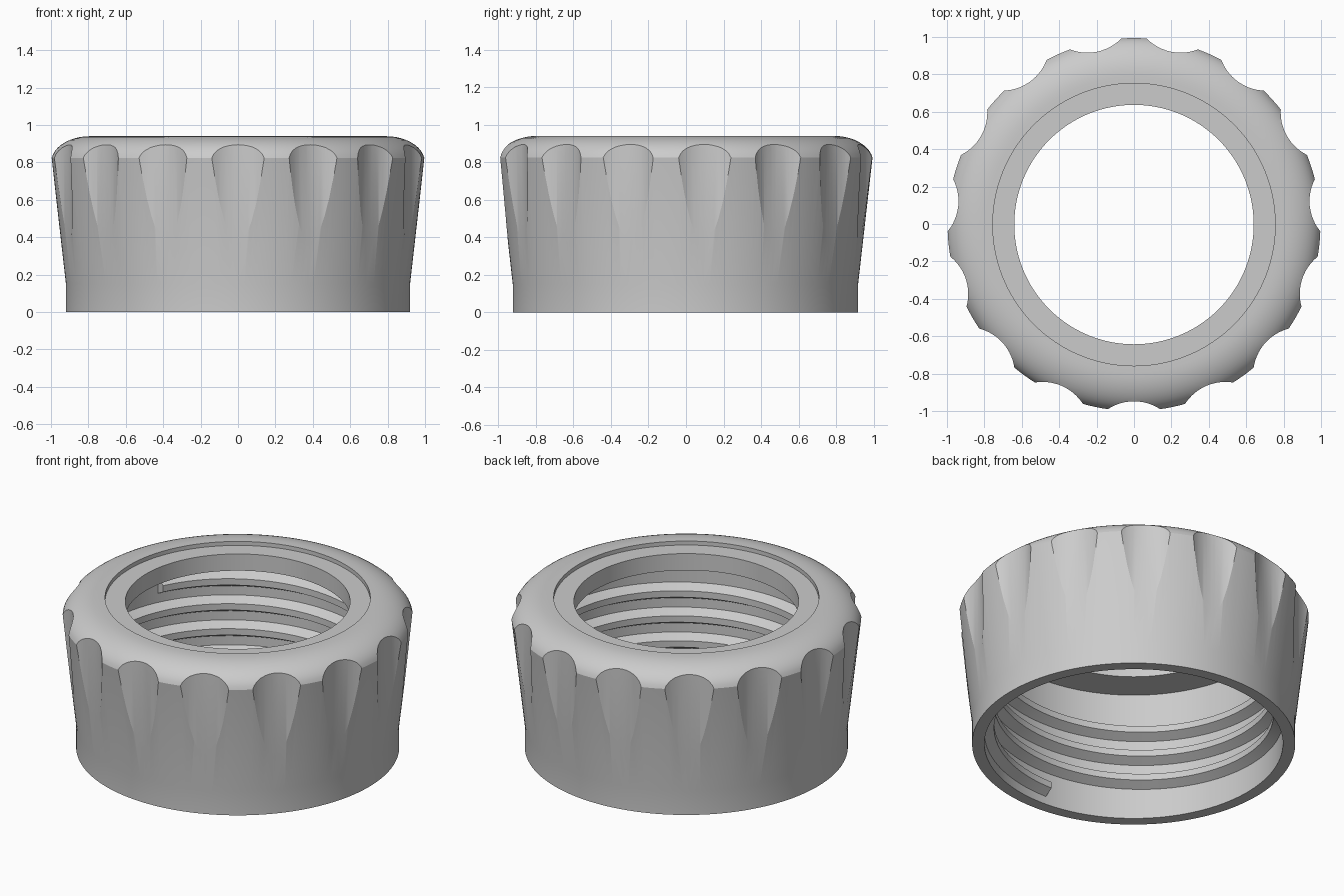
import bpy
import bmesh
from math import sin, cos, pi, radians, tau

if "Cube" in bpy.data.objects:
    bpy.data.objects.remove(bpy.data.objects["Cube"])

SEGMENTS = 180
GRIPS = 15
Y_SHIFT = -0.003

grey = bpy.data.materials.new("plain grey")
grey.use_nodes = True
colour = (0.6, 0.6, 0.6, 1)
grey.diffuse_color = colour
grey.node_tree.nodes["Principled BSDF"].inputs["Base Color"].default_value = colour


def make_object(name, bm):
    bmesh.ops.recalc_face_normals(bm, faces=bm.faces)
    mesh = bpy.data.meshes.new(name)
    bm.to_mesh(mesh)
    bm.free()
    mesh.materials.append(grey)
    obj = bpy.data.objects.new(name, mesh)
    bpy.context.collection.objects.link(obj)
    obj.location.y = Y_SHIFT
    return obj


def smooth(obj, angle):
    bpy.ops.object.select_all(action="DESELECT")
    obj.select_set(True)
    bpy.context.view_layer.objects.active = obj
    bpy.ops.object.shade_smooth_by_angle(angle=radians(angle))


def skin(bm, rings, closed):
    """Join a row of equal rings of vertices with quads."""
    pairs = list(zip(rings, rings[1:]))
    if closed:
        pairs.append((rings[-1], rings[0]))
    for a, b in pairs:
        for i in range(len(a)):
            j = (i + 1) % len(a)
            bm.faces.new((a[i], a[j], b[j], b[i]))
    if not closed:
        bm.faces.new(rings[0])
        bm.faces.new(rings[-1])


# Cap body: flared wall, rounded shoulder, recessed top ring and bore
shoulder = [(0.79 + 0.21 * cos(a), 0.80 + 0.14 * sin(a))
            for a in (radians(10 + 8 * i) for i in range(11))]
profile = ([(0.85, 0), (0.92, 0), (0.92, 0.15)] + shoulder
           + [(0.755, 0.94), (0.755, 0.915), (0.64, 0.915),
              (0.64, 0.81), (0.85, 0.81)])
bm = bmesh.new()
rings = []
for s in range(SEGMENTS):
    t = tau * s / SEGMENTS
    rings.append([bm.verts.new((r * cos(t), r * sin(t), z)) for r, z in profile])
skin(bm, rings, True)
body = make_object("cap_body", bm)

# Upright cylinders that cut the finger grips
bm = bmesh.new()
for k in range(GRIPS):
    t = -pi / 2 + tau * k / GRIPS
    made = bmesh.ops.create_cone(bm, cap_ends=True, segments=64,
                                 radius1=0.256, radius2=0.256, depth=1)
    bmesh.ops.translate(bm, verts=made["verts"],
                        vec=(1.201 * cos(t), 1.201 * sin(t), 0.7))
cutter = make_object("grip_cutter", bm)
cutter.hide_render = True

cut = body.modifiers.new("finger grips", "BOOLEAN")
cut.operation = "DIFFERENCE"
cut.solver = "EXACT"
cut.object = cutter
bpy.context.view_layer.objects.active = body
bpy.ops.object.modifier_apply(modifier=cut.name)
bpy.data.objects.remove(cutter)
smooth(body, 18)

# Inner thread: a ridge swept up a helix, rooted in the bore wall
ridge = [(0.86, -0.05), (0.85, -0.05), (0.795, -0.02),
         (0.795, 0.02), (0.85, 0.05), (0.86, 0.05)]
TURNS, PITCH, STEPS = 3.7, 0.157, 96
bm = bmesh.new()
rings = []
for s in range(int(TURNS * STEPS) + 1):
    turn = s / STEPS
    t = radians(266) + tau * turn
    rings.append([bm.verts.new((r * cos(t), r * sin(t), 0.1 + PITCH * turn + z))
                  for r, z in ridge])
skin(bm, rings, False)
smooth(make_object("inner_thread", bm), 25)
